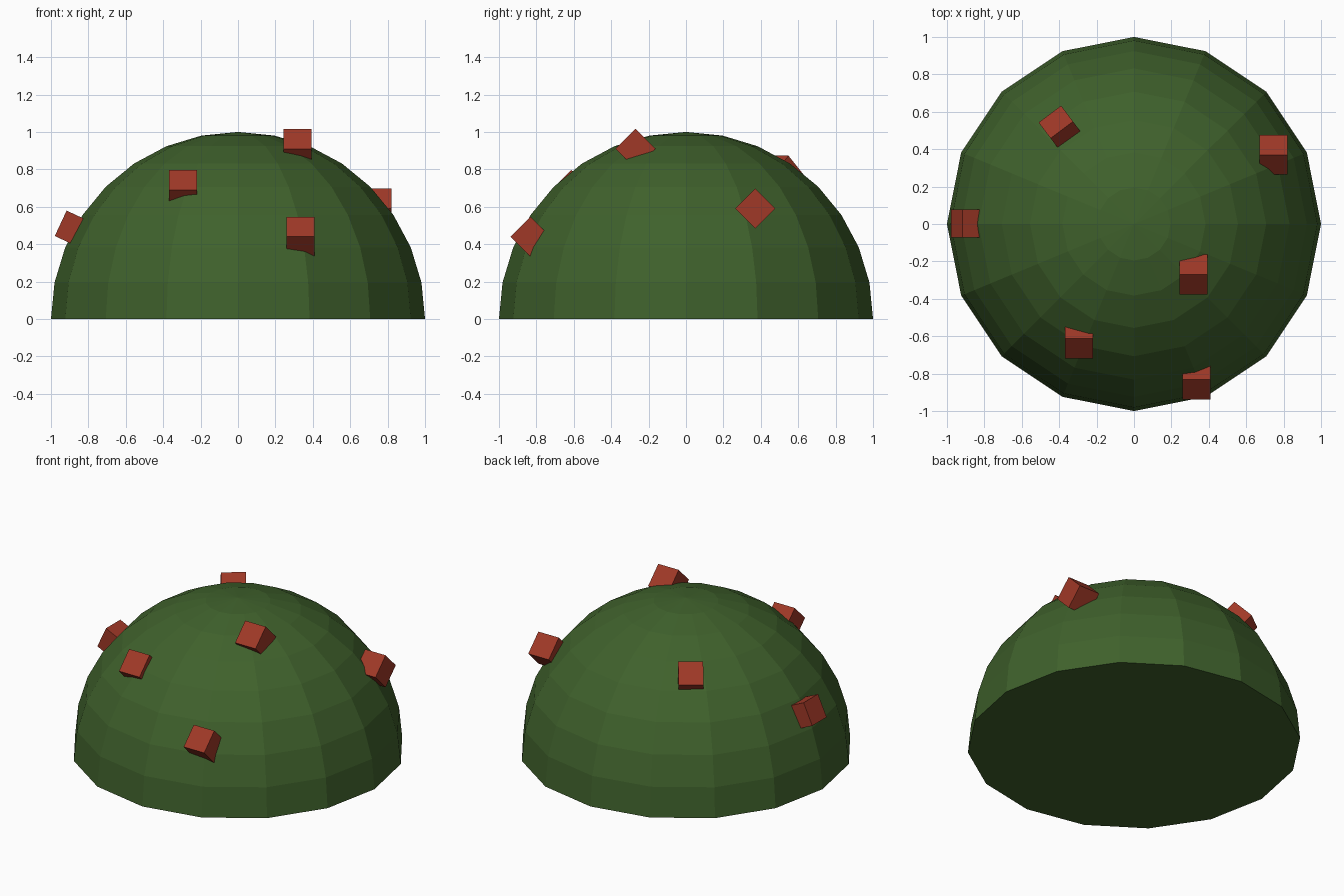
import bpy, bmesh
from math import radians

if "Cube" in bpy.data.objects:
    bpy.data.objects.remove(bpy.data.objects["Cube"])

def material(name, color):
    m = bpy.data.materials.new(name)
    m.diffuse_color = color
    m.use_nodes = True
    m.node_tree.nodes["Principled BSDF"].inputs["Base Color"].default_value = m.diffuse_color
    return m

green = material("leaf_green", (0.05, 0.12, 0.025, 1))
red = material("berry_red", (0.35, 0.04, 0.02, 1))

def add_object(name, bm, mat):
    mesh = bpy.data.meshes.new(name)
    bm.to_mesh(mesh)
    bm.free()
    mesh.materials.append(mat)
    ob = bpy.data.objects.new(name, mesh)
    bpy.context.collection.objects.link(ob)
    return ob

# Bush: low-poly sphere cut at the equator and capped
bm = bmesh.new()
bmesh.ops.create_uvsphere(bm, u_segments=16, v_segments=16, radius=1)
cut = bmesh.ops.bisect_plane(bm, geom=bm.verts[:] + bm.edges[:] + bm.faces[:],
                             plane_co=(0, 0, 0), plane_no=(0, 0, 1), clear_inner=True)
bmesh.ops.holes_fill(bm, edges=[e for e in bm.edges if e.is_boundary], sides=0)
bmesh.ops.recalc_face_normals(bm, faces=bm.faces[:])
add_object("bush", bm, green)

# Berries: small tilted cubes half sunk in the bush (position, rotation in degrees)
berries = [
    ((0.317, -0.27, 0.91), (45, 0, 0)),
    ((-0.293, -0.613, 0.69), (45, 0, 0)),
    ((0.334, -0.832, 0.44), (45, 0, 0)),
    ((0.747, 0.37, 0.591), (45, 0, 0)),
    ((-0.386, 0.503, 0.767), (45, 0, 37)),
    ((-0.88, 0.003, 0.48), (0, 25, 0)),
]
for i, (pos, rot) in enumerate(berries, 1):
    bm = bmesh.new()
    bmesh.ops.create_cube(bm, size=0.15)
    ob = add_object(f"berry_{i}", bm, red)
    ob.location = pos
    ob.rotation_euler = [radians(a) for a in rot]
